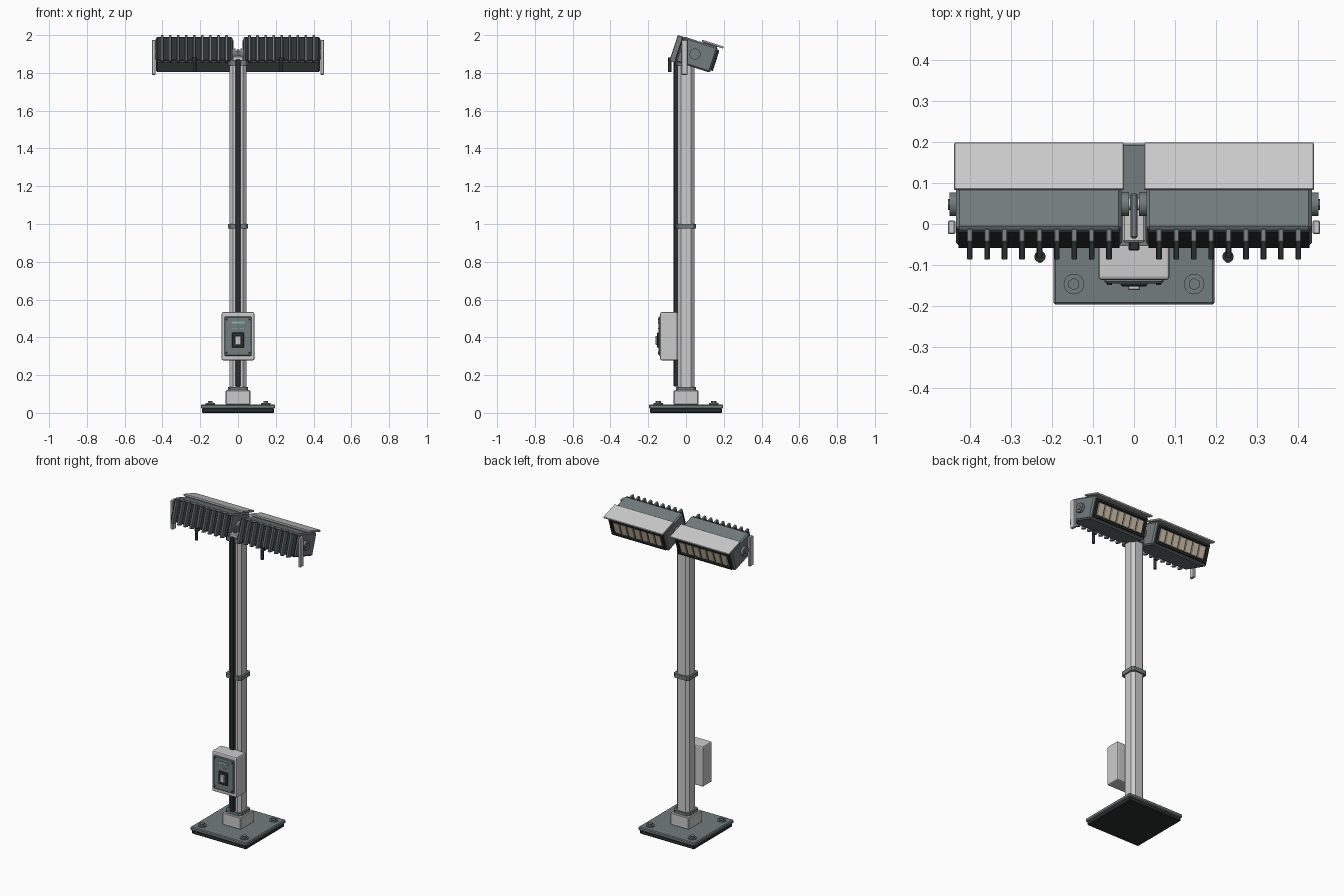
import bpy, bmesh, math
from mathutils import Matrix, Vector

if "Cube" in bpy.data.objects:
    bpy.data.objects.remove(bpy.data.objects["Cube"])

def material(name, r, g, b):
    m = bpy.data.materials.new(name)
    m.diffuse_color = (r, g, b, 1)
    m.use_nodes = True
    m.node_tree.nodes["Principled BSDF"].inputs["Base Color"].default_value = m.diffuse_color
    return m

LIGHT = material("light_grey", 0.55, 0.58, 0.56)
MID = material("mid_grey", 0.17, 0.20, 0.205)
DARK = material("dark_rubber", 0.025, 0.03, 0.03)
LED = material("warm_led", 0.65, 0.55, 0.42)
GREEN = material("green_indicator", 0.2, 0.5, 0.4)
I = Matrix.Identity(4)

def finish(bm, name, mat, M):
    bm.transform(M)
    bmesh.ops.recalc_face_normals(bm, faces=bm.faces[:])
    me = bpy.data.meshes.new(name)
    bm.to_mesh(me)
    bm.free()
    me.materials.append(mat)
    ob = bpy.data.objects.new(name, me)
    bpy.context.collection.objects.link(ob)
    return ob

def box(name, x, y, z, mat, bevel=0.0, M=I, seg=1):
    """Box from (min, max) ranges, with optional edge bevel."""
    lo = Vector((min(x), min(y), min(z)))
    hi = Vector((max(x), max(y), max(z)))
    bm = bmesh.new()
    bmesh.ops.create_cube(bm, size=1)
    for v in bm.verts:
        v.co = Vector([(lo[i] + hi[i]) / 2 + v.co[i] * (hi[i] - lo[i]) for i in range(3)])
    if bevel:
        bmesh.ops.bevel(bm, geom=bm.edges[:], offset=bevel, segments=seg, profile=0.5, affect='EDGES')
    return finish(bm, name, mat, M)

def cyl(name, c, r, depth, mat, axis='Z', sides=24, M=I):
    bm = bmesh.new()
    bmesh.ops.create_cone(bm, cap_ends=True, segments=sides, radius1=r, radius2=r, depth=depth)
    rot = {'Z': I, 'X': Matrix.Rotation(math.pi / 2, 4, 'Y'), 'Y': Matrix.Rotation(math.pi / 2, 4, 'X')}[axis]
    ob = finish(bm, name, mat, M @ Matrix.Translation(c) @ rot)
    if sides > 8:
        for p in ob.data.polygons:
            p.use_smooth = len(p.vertices) == 4
        ob.data.set_sharp_from_angle(angle=math.radians(35))
    return ob

def prism(name, w, c, z0, z1, mat):
    """Square column with chamfered corners."""
    pts = [(w, -w + c), (w, w - c), (w - c, w), (-w + c, w),
           (-w, w - c), (-w, -w + c), (-w + c, -w), (w - c, -w)]
    bm = bmesh.new()
    f = bm.faces.new([bm.verts.new((x, y, z0)) for x, y in pts])
    top = bmesh.ops.extrude_face_region(bm, geom=[f])['geom']
    for v in top:
        if isinstance(v, bmesh.types.BMVert):
            v.co.z = z1
    return finish(bm, name, mat, I)

# Base plate with rubber pad and four bolts
box("base_pad", (-.19, .19), (-.19, .19), (0, .025), DARK, .004)
box("base_plate", (-.197, .197), (-.197, .197), (.022, .045), MID, .005)
for sx in (-1, 1):
    for sy in (-1, 1):
        cyl("base_washer", (sx * .147, sy * .147, .048), .025, .008, MID)
        cyl("base_bolt", (sx * .147, sy * .147, .054), .015, .016, MID, sides=6)

# Pole with socket and collars
box("pole_socket", (-.065, .065), (-.065, .065), (.043, .12), LIGHT, .004)
prism("pole", .045, .018, .11, 1.86, LIGHT)
for name, z0, z1 in (("lower_collar", .118, .137), ("middle_collar", .975, 1.0), ("top_collar", 1.84, 1.868)):
    prism(name, .054, .012, z0, z1, MID)
box("cable_channel", (-.013, .013), (-.065, -.04), (.14, 1.87), DARK, .003)

# Control box on the front
box("control_box", (-.087, .087), (-.137, -.045), (.278, .533), LIGHT, .008, seg=2)
box("control_panel", (-.072, .072), (-.145, -.13), (.302, .51), MID, .004)
box("switch_surround", (-.032, .032), (-.153, -.14), (.345, .425), DARK, .003)
box("switch_button", (-.015, .015), (-.162, -.15), (.36, .408), LIGHT, .003)
box("indicator_strip", (-.035, .035), (-.148, -.14), (.472, .485), GREEN, .001)
for i in range(5):
    x = (i - 2) * .013
    box("indicator_dot", (x - .003, x + .003), (-.148, -.14), (.443, .449), GREEN)
for sx in (-1, 1):
    for z in (.318, .495):
        cyl("panel_screw", (sx * .06, -.146, z), .006, .006, DARK, 'Y', 12)

# Central mount and cross pin
box("mount_block", (-.028, .028), (-.045, .04), (1.855, 1.89), LIGHT, .005)
box("mount_tab", (-.009, .009), (-.035, .075), (1.88, 1.925), MID, .004)
cyl("cross_pin", (0, .048, 1.9), .014, .08, LIGHT, 'X', 16)

# Two floodlight heads, tilted down towards the back
T = Matrix.Translation((0, .048, 1.90)) @ Matrix.Rotation(math.radians(-18), 4, 'X')
for s in (-1, 1):
    def hbox(name, x0, x1, y, z, mat, bevel=0.0):
        return box(name, (s * x0, s * x1), y, z, mat, bevel, T)

    hbox("lamp_body", .03, .435, (-.087, .105), (-.07, .07), MID, .008)
    hbox("lamp_back_plate", .036, .429, (-.092, -.08), (-.063, .063), DARK)
    hbox("lamp_hood", .025, .44, (.012, .132), (.073, .084), LIGHT, .002)
    hbox("hood_rail", .04, .425, (.02, .1), (.066, .075), MID)
    for i in range(9):
        x = .061 + i * .0426
        hbox("cooling_fin", x - .007, x + .007, (-.118, -.085), (-.076, .067), MID, .002)

    # Front frame and lit cells
    hbox("led_backing", .052, .413, (.1, .107), (-.05, .05), DARK)
    for z0, z1 in ((-.057, -.043), (.043, .057)):
        hbox("led_frame_rail", .044, .421, (.1, .117), (z0, z1), DARK, .002)
    for x0, x1 in ((.044, .06), (.405, .421)):
        hbox("led_frame_side", x0, x1, (.1, .117), (-.057, .057), DARK, .002)
    for i in range(7):
        x = .0644 + i * .0484
        hbox("led_cell", x, x + .0428, (.104, .112), (-.039, .039), LED, .002)

    # Pivots, outer bracket and cable
    cyl("outer_pivot", (s * .442, 0, 0), .029, .018, MID, 'X', 24, T)
    cyl("outer_pivot_bolt", (s * .452, 0, 0), .014, .006, MID, 'X', 6, T)
    cyl("inner_pivot", (s * .022, 0, 0), .029, .02, MID, 'X', 24, T)
    box("outer_bracket", (s * .437, s * .455), (-.025, .009), (1.79, 1.975), LIGHT, .003)
    cyl("cable_gland", (s * .23, -.08, 1.872), .014, .02, DARK, sides=12)
    cyl("lamp_cable", (s * .23, -.086, 1.84), .009, .07, DARK, sides=12)
